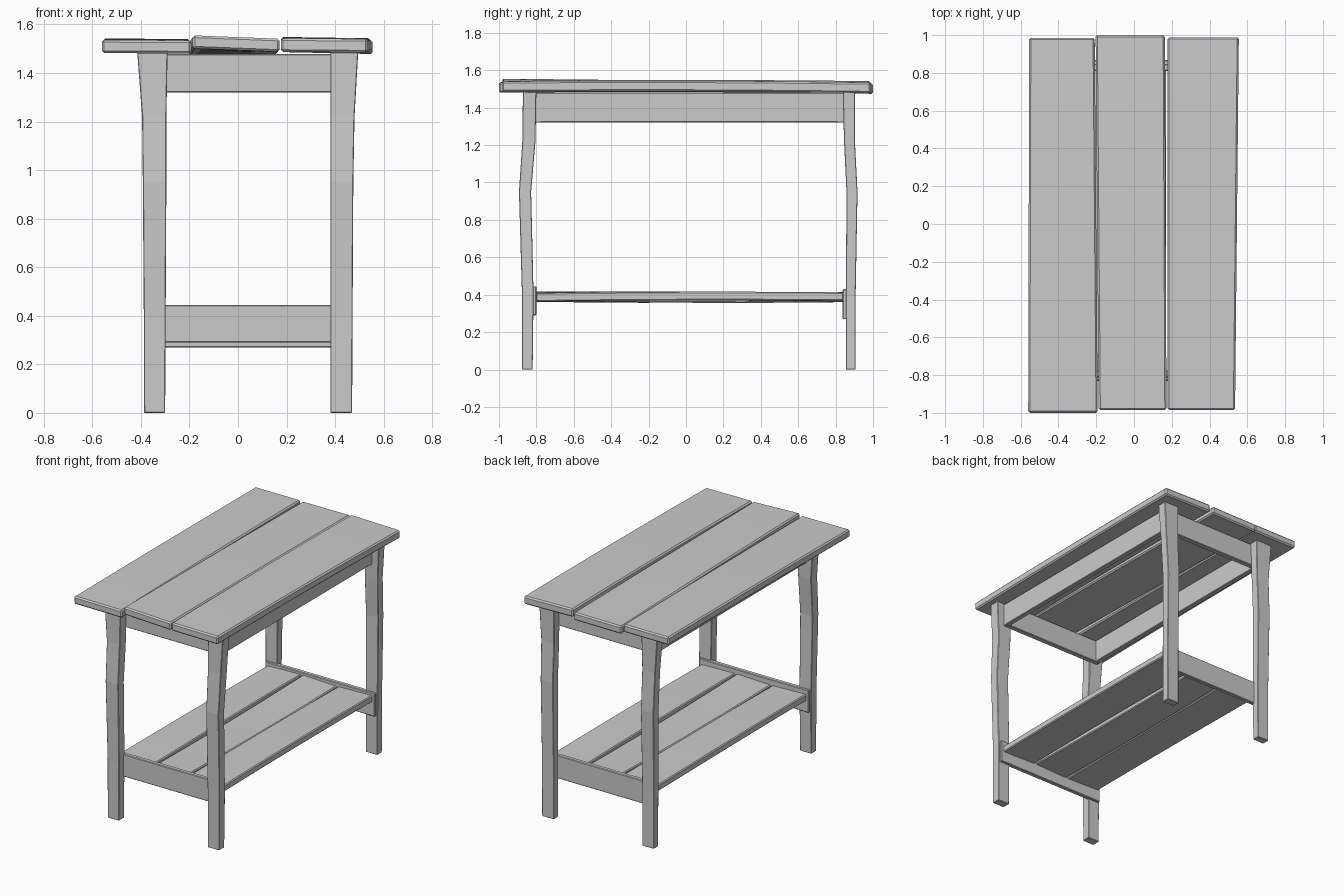
import bpy

if "Cube" in bpy.data.objects:
    bpy.data.objects.remove(bpy.data.objects["Cube"])


def loft(name, rings, bevel=0.0):
    """Closed solid skinned through a list of four-cornered rings."""
    verts = [p for ring in rings for p in ring]
    faces = [(3, 2, 1, 0)]
    for k in range(len(rings) - 1):
        a = 4 * k
        for i in range(4):
            j = (i + 1) % 4
            faces.append((a + i, a + j, a + 4 + j, a + 4 + i))
    e = 4 * (len(rings) - 1)
    faces.append((e, e + 1, e + 2, e + 3))
    mesh = bpy.data.meshes.new(name)
    mesh.from_pydata(verts, [], faces)
    mesh.update()
    ob = bpy.data.objects.new(name, mesh)
    bpy.context.collection.objects.link(ob)
    if bevel:
        mod = ob.modifiers.new("Worn edges", 'BEVEL')
        mod.width = bevel
        mod.segments = 1
        mod.limit_method = 'ANGLE'
    return ob


def box(name, x0, x1, y0, y1, z0, z1, bevel=0.004):
    return loft(name, [[(x0, y0, z), (x1, y0, z), (x1, y1, z), (x0, y1, z)]
                       for z in (z0, z1)], bevel)


def plank(name, y0, y1, front, back, thick, bow, bevel, steps=6):
    """Warped board; front/back = (left x, right x, left bottom z, right bottom z)."""
    rings = []
    for k in range(steps + 1):
        t = k / steps
        xl, xr, zl, zr = [a + (b - a) * t for a, b in zip(front, back)]
        lift = bow * 4 * t * (1 - t)
        y = y0 + (y1 - y0) * t
        rings.append([(xl, y, zl + lift), (xl, y, zl + lift + thick),
                      (xr, y, zr + lift + thick), (xr, y, zr + lift)])
    return loft(name, rings, bevel)


# Table top boards
plank("top_board_left", -1.0, 0.985, (-0.56, -0.192, 1.482, 1.48),
      (-0.555, -0.208, 1.486, 1.486), 0.054, 0.003, 0.009)
plank("top_board_middle", -0.985, 1.0, (-0.187, 0.172, 1.501, 1.487),
      (-0.203, 0.163, 1.474, 1.476), 0.054, 0.002, 0.009)
plank("top_board_right", -0.985, 0.988, (0.177, 0.535, 1.487, 1.484),
      (0.177, 0.555, 1.486, 1.478), 0.056, 0.006, 0.009)

# Bent legs: x and y extents at a few heights
HEIGHTS = (0.0, 0.4, 0.95, 1.22, 1.485)
LEG_X = {"left": [(-0.387, -0.30), (-0.388, -0.298), (-0.392, -0.295),
                  (-0.395, -0.295), (-0.415, -0.29)],
         "right": [(0.38, 0.47), (0.38, 0.472), (0.38, 0.475),
                   (0.38, 0.48), (0.38, 0.495)]}
LEG_Y = {"front": [(-0.877, -0.82), (-0.877, -0.815), (-0.893, -0.828),
                   (-0.875, -0.805), (-0.872, -0.80)],
         "back": [(0.855, 0.907), (0.855, 0.907), (0.858, 0.917),
                  (0.845, 0.903), (0.838, 0.905)]}
for end, ys in LEG_Y.items():
    for side, xs in LEG_X.items():
        loft(f"{end}_leg_{side}",
             [[(x0, y0, z), (x1, y0, z), (x1, y1, z), (x0, y1, z)]
              for (x0, x1), (y0, y1), z in zip(xs, ys, HEIGHTS)], 0.003)

# Apron frame under the top
box("apron_front", -0.36, 0.44, -0.812, -0.775, 1.32, 1.478)
box("apron_back", -0.36, 0.44, 0.81, 0.847, 1.32, 1.478)
box("apron_left", -0.36, -0.325, -0.81, 0.845, 1.321, 1.48)
box("apron_right", 0.405, 0.44, -0.81, 0.845, 1.321, 1.48)

# Shelf end rails against the inside of the legs
box("shelf_rail_front", -0.38, 0.462, -0.83, -0.80, 0.29, 0.445)
box("shelf_rail_back", -0.38, 0.462, 0.838, 0.868, 0.27, 0.43)

# Shelf boards
LEFT, WIDTH, GAP = -0.37, 0.273, 0.006
for i, side in enumerate(("left", "middle", "right")):
    a = LEFT + i * WIDTH + GAP
    b = LEFT + (i + 1) * WIDTH - GAP
    tilt = (0.004, -0.004, 0.003)[i]
    plank(f"shelf_board_{side}", -0.802, 0.842,
          (a, b, 0.366 + tilt, 0.366 - tilt), (a, b, 0.364 - tilt, 0.364 + tilt),
          0.046, (0.003, -0.008, 0.005)[i], 0.006)
